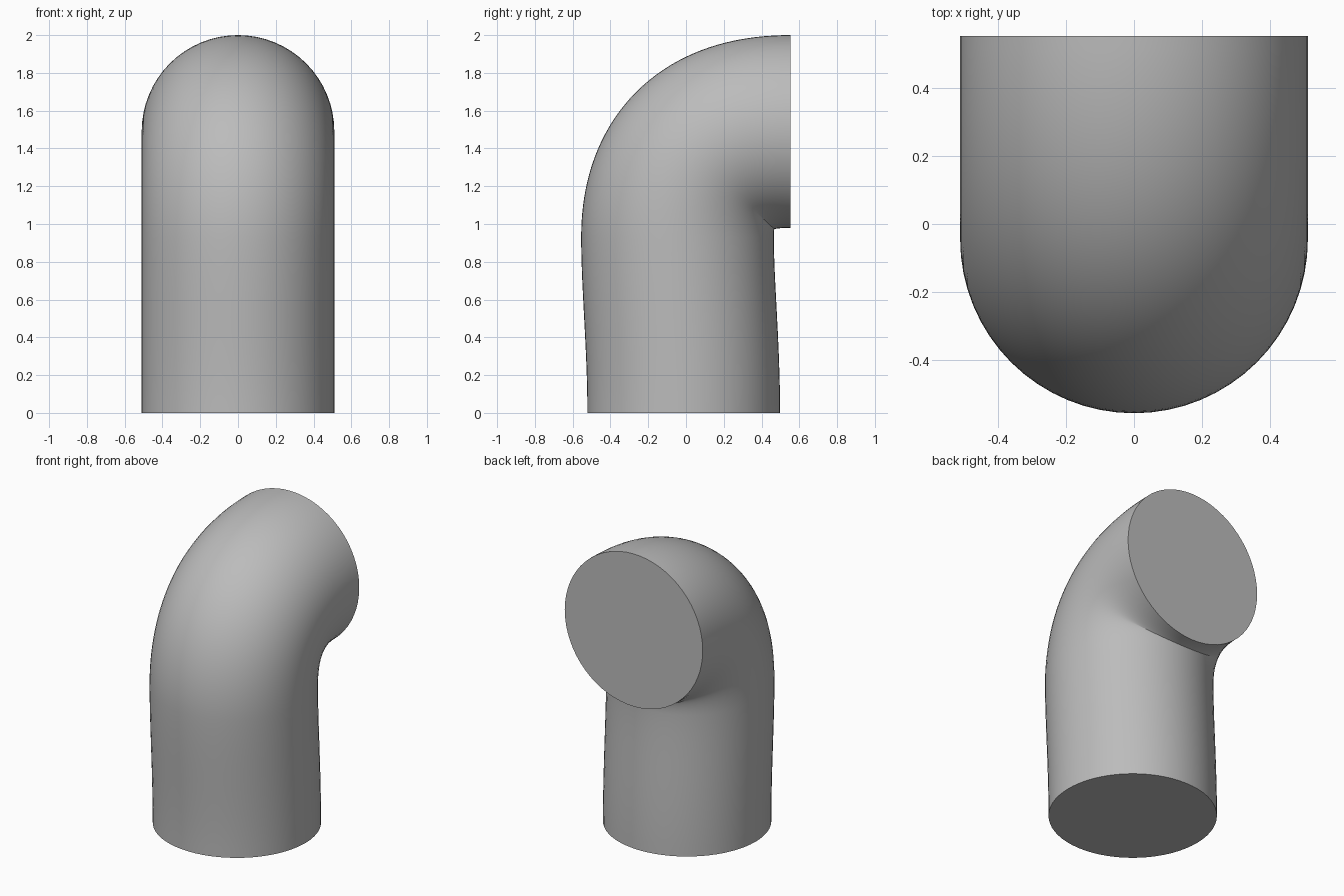
import bpy, bmesh, math
from mathutils import Vector
from mathutils.geometry import interpolate_bezier

RADIUS = 0.51
SIDES = 64

cube = bpy.data.objects.get("Cube")
if cube:
    bpy.data.objects.remove(cube, do_unlink=True)

grey = bpy.data.materials.new("plain grey")
grey.use_nodes = True
colour = (0.5, 0.5, 0.5, 1)
grey.diffuse_color = colour
grey.node_tree.nodes["Principled BSDF"].inputs["Base Color"].default_value = colour

# Centreline: slightly leaning riser, then a tight quarter bend to the back
foot = Vector((0, -0.012, 0))
knee = Vector((0, -0.045, 0.93))
mouth = Vector((0, 0.552, 1.49))
up, back = Vector((0, 0, 1)), Vector((0, 1, 0))
riser = interpolate_bezier(foot, foot + up * 0.35, knee - up * 0.25, knee, 16)
bend = interpolate_bezier(knee, knee + up * 0.36, mouth - back * 0.4, mouth, 40)
path = riser + bend[1:]

# Sweep a circle along the centreline
bm = bmesh.new()
side = Vector((1, 0, 0))
rings = []
for i, point in enumerate(path):
    if i == 0:
        tangent = up
    elif i == len(path) - 1:
        tangent = back
    else:
        tangent = (path[i + 1] - path[i - 1]).normalized()
    normal = tangent.cross(side)
    ring = []
    for k in range(SIDES):
        a = math.tau * k / SIDES
        ring.append(bm.verts.new(point + RADIUS * (side * math.cos(a) + normal * math.sin(a))))
    rings.append(ring)

for low, high in zip(rings, rings[1:]):
    for k in range(SIDES):
        n = (k + 1) % SIDES
        bm.faces.new((low[k], low[n], high[n], high[k]))

# Flat end caps
bm.faces.new(rings[0][::-1])
bm.faces.new(rings[-1])

mesh = bpy.data.meshes.new("pipe_elbow")
bm.to_mesh(mesh)
bm.free()
mesh.materials.append(grey)
pipe = bpy.data.objects.new("pipe_elbow", mesh)
bpy.context.collection.objects.link(pipe)
bpy.context.view_layer.objects.active = pipe
pipe.select_set(True)
bpy.ops.object.shade_smooth_by_angle(angle=math.radians(40))
